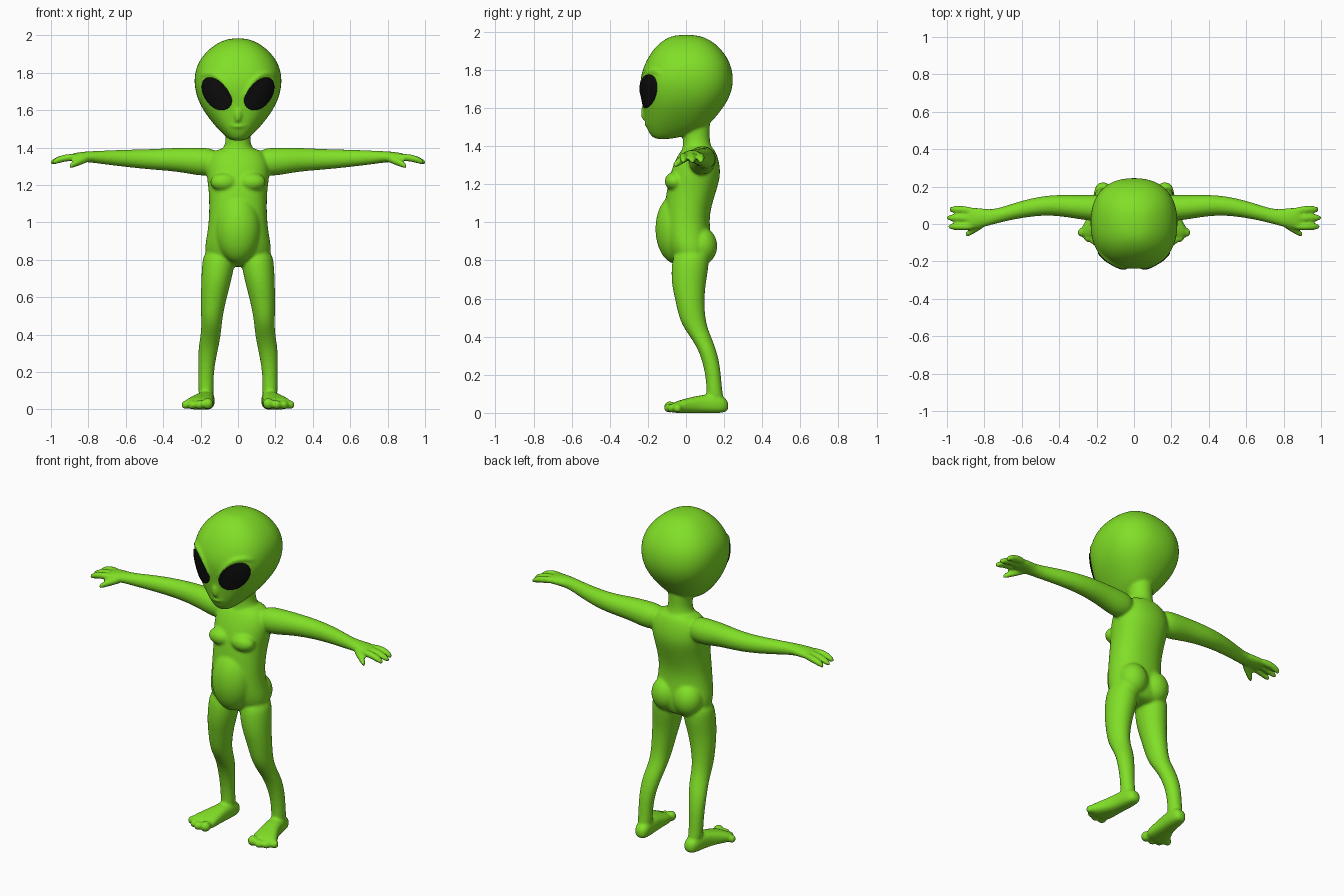
import bpy, bmesh, math
from mathutils import Vector, Matrix

cube = bpy.data.objects.get("Cube")
if cube:
    bpy.data.objects.remove(cube, do_unlink=True)


def material(name, rgb, rough):
    m = bpy.data.materials.new(name)
    m.use_nodes = True
    col = (*rgb, 1.0)
    m.diffuse_color = col
    bsdf = m.node_tree.nodes["Principled BSDF"]
    bsdf.inputs["Base Color"].default_value = col
    bsdf.inputs["Roughness"].default_value = rough
    return m


skin = material("skin green", (0.22, 0.74, 0.02), 0.6)
black = material("eye black", (0.004, 0.004, 0.004), 0.5)
AXES = {"x": (1, 2), "y": (0, 2), "z": (0, 1)}


def loft(bm, rings, axis, power=2.0, side=1, n=24):
    """Closed tube through rings of (x, y, z, radius, radius)."""
    u, v = AXES[axis]
    loops = []
    for x, y, z, ru, rv in rings:
        loop = []
        for i in range(n):
            a = math.tau * i / n
            c, s = math.cos(a), math.sin(a)
            p = Vector((x, y, z))
            p[u] += ru * math.copysign(abs(c) ** (2 / power), c)
            p[v] += rv * math.copysign(abs(s) ** (2 / power), s)
            p.x *= side
            loop.append(bm.verts.new(p))
        loops.append(loop)
    for a, b in zip(loops, loops[1:]):
        for i in range(n):
            j = (i + 1) % n
            bm.faces.new((a[i], a[j], b[j], b[i]))
    bm.faces.new(loops[0])
    bm.faces.new(loops[-1])


def stack(bm, rows, power):
    """Upright loft from rows of (z, half width, front y, back y)."""
    loft(bm, [(0, (f + b) / 2, z, w, (b - f) / 2) for z, w, f, b in rows], "z", power)


def blob(bm, centre, radii):
    mat = Matrix.Translation(centre) @ Matrix.Diagonal((*radii, 1))
    bmesh.ops.create_uvsphere(bm, u_segments=20, v_segments=12, radius=1, matrix=mat)


bm = bmesh.new()

# Head
stack(bm, [(1.985, .05, -.06, .06), (1.955, .12, -.125, .135), (1.9, .185, -.18, .195),
           (1.83, .228, -.22, .238), (1.75, .238, -.245, .252), (1.68, .225, -.238, .24),
           (1.62, .2, -.23, .21), (1.56, .16, -.22, .165), (1.5, .11, -.21, .11),
           (1.46, .068, -.19, .02), (1.435, .035, -.165, -.08)], 2.35)
# Neck
stack(bm, [(1.58, .075, -.03, .13), (1.48, .066, -.02, .125), (1.42, .066, -.015, .125),
           (1.38, .09, -.02, .14), (1.34, .12, -.03, .15)], 2)
# Torso
stack(bm, [(1.4, .09, 0, .135), (1.375, .14, -.03, .155), (1.32, .168, -.06, .175),
           (1.25, .17, -.085, .183), (1.18, .158, -.1, .165), (1.1, .155, -.11, .138),
           (1.02, .156, -.115, .122), (.94, .165, -.115, .13), (.87, .18, -.1, .14),
           (.8, .17, -.07, .13), (.76, .1, -.03, .1)], 2.2)
# Belly, nose and lips
blob(bm, (0, -.05, .965), (.125, .113, .185))
blob(bm, (0, -.222, 1.575), (.02, .015, .04))
for z, r in ((1.538, .009), (1.512, .008)):
    loft(bm, [(x, -.212 + 5 * x * x, z + 5 * x * x, r, r)
              for x in (-.045, -.025, 0, .025, .045)], "x", n=10)

for s in (1, -1):
    # Chest and buttocks
    blob(bm, (s * .075, -.06, 1.215), (.075, .053, .05))
    blob(bm, (s * .075, .08, .875), (.088, .086, .1))
    # Arm and palm
    loft(bm, [(.1, .08, 1.325, .07, .07), (.2, .085, 1.322, .073, .078),
              (.3, .09, 1.335, .064, .066), (.45, .105, 1.336, .054, .056),
              (.6, .08, 1.342, .047, .047), (.72, .046, 1.347, .039, .037),
              (.78, .033, 1.35, .044, .031), (.85, .032, 1.35, .06, .026),
              (.9, .031, 1.345, .056, .02)], "x", side=s)
    # Fingers and thumb
    for y, reach in ((.078, .99), (.033, 1.005), (-.014, .995)):
        loft(bm, [(.85, y * .9, 1.35, .02, .02), (.92, y, 1.346, .021, .021),
                  (.965, y, 1.333, .02, .02), (reach, y, 1.318, .014, .014)],
             "x", side=s, n=14)
    loft(bm, [(.79, .01, 1.345, .022, .022), (.84, -.022, 1.328, .022, .022),
              (.88, -.046, 1.31, .02, .02), (.905, -.06, 1.297, .014, .014)],
         "x", side=s, n=14)
    # Leg
    loft(bm, [(.1, .03, .86, .08, .09), (.105, .022, .775, .089, .1),
              (.118, .013, .675, .079, .09), (.131, .02, .59, .069, .076),
              (.141, .034, .48, .056, .068), (.143, .07, .41, .054, .057),
              (.158, .112, .335, .055, .047), (.17, .14, .23, .044, .043),
              (.172, .148, .13, .04, .039), (.17, .155, .05, .043, .05)], "z", side=s)
    # Foot and toes
    loft(bm, [(.165, .225, .036, .028, .028), (.168, .185, .046, .046, .048),
              (.175, .1, .048, .048, .05), (.19, .03, .041, .06, .043),
              (.21, -.035, .032, .082, .034), (.212, -.075, .026, .07, .026)],
         "y", 2.6, s)
    for x, y, r in ((.162, -.085, .031), (.207, -.09, .025),
                    (.245, -.074, .024), (.28, -.045, .024)):
        blob(bm, (s * x, y, r), (r, r, r))
    # Brow ridge
    loft(bm, [(.03, -.236, 1.665, .009, .012), (.06, -.238, 1.73, .011, .014),
              (.11, -.217, 1.785, .012, .014), (.17, -.178, 1.8, .01, .012),
              (.205, -.13, 1.78, .008, .008)], "x", side=s, n=12)

bmesh.ops.recalc_face_normals(bm, faces=bm.faces)
mesh = bpy.data.meshes.new("body")
bm.to_mesh(mesh)
bm.free()
body = bpy.data.objects.new("body", mesh)
bpy.context.collection.objects.link(body)
mesh.materials.append(skin)

# Round the parts, then melt them into one skin
body.modifiers.new("round", "SUBSURF").levels = 2
body.modifiers["round"].render_levels = 2
melt = body.modifiers.new("melt", "REMESH")
melt.mode = "VOXEL"
melt.voxel_size = 0.008
melt.use_smooth_shade = True
soften = body.modifiers.new("soften", "SMOOTH")
soften.factor = 0.5
soften.iterations = 8

# Eyes: slanted oval plates laid on the face
for s, label in ((1, "left_eye"), (-1, "right_eye")):
    normal = Vector((s * .55, -.835, 0)).normalized()
    across = Vector((s * .835, .55, 0)).normalized()
    long_axis = (across + Vector((0, 0, 1))).normalized()
    short_axis = normal.cross(long_axis)
    rot = Matrix((long_axis, short_axis, normal)).transposed().to_4x4()
    bm = bmesh.new()
    centre = bm.verts.new((0, 0, 0))
    n, rows, inner = 40, 10, None
    for k in range(1, rows + 1):
        f = k / rows
        ring = [bm.verts.new((.102 * f * math.cos(math.tau * i / n),
                              .07 * f * math.sin(math.tau * i / n), 0)) for i in range(n)]
        for i in range(n):
            j = (i + 1) % n
            if inner:
                bm.faces.new((inner[i], ring[i], ring[j], inner[j]))
            else:
                bm.faces.new((centre, ring[i], ring[j]))
        inner = ring
    mesh = bpy.data.meshes.new(label)
    bm.to_mesh(mesh)
    bm.free()
    mesh.materials.append(black)
    mesh.shade_smooth()
    eye = bpy.data.objects.new(label, mesh)
    bpy.context.collection.objects.link(eye)
    eye.matrix_world = Matrix.Translation(Vector((s * .117, -.2, 1.688)) + normal * .1) @ rot
    wrap = eye.modifiers.new("lay on face", "SHRINKWRAP")
    wrap.target = body
    wrap.wrap_method = "PROJECT"
    wrap.use_project_z = True
    wrap.use_negative_direction = True
    wrap.use_positive_direction = False
    wrap.wrap_mode = "ABOVE_SURFACE"
    wrap.offset = 0.005
    plate = eye.modifiers.new("plate", "SOLIDIFY")
    plate.thickness = 0.008
    plate.offset = -1
